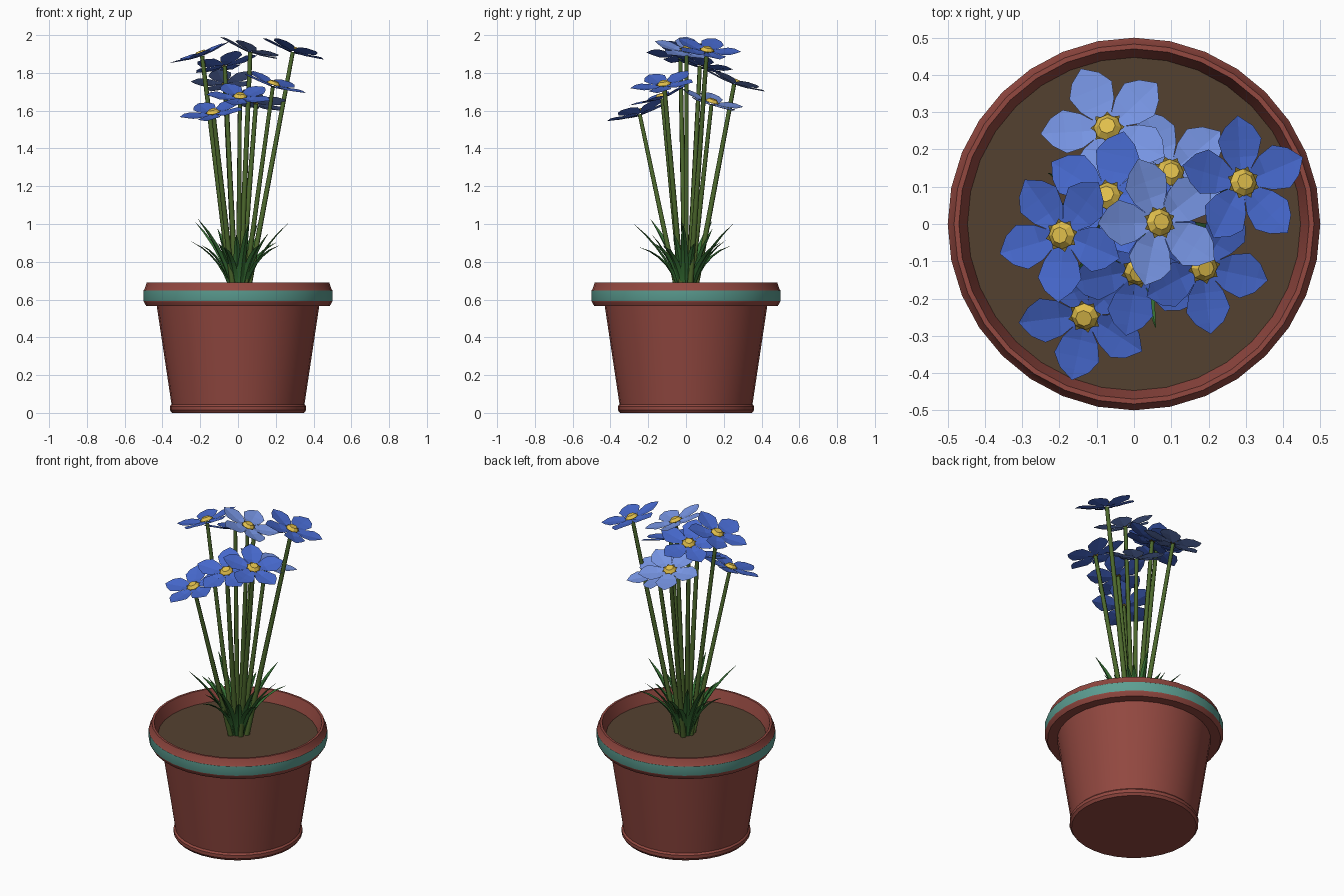
import bpy, bmesh, math, random
from mathutils import Vector, Matrix

if "Cube" in bpy.data.objects:
    bpy.data.objects.remove(bpy.data.objects["Cube"])

random.seed(4)


def mat(name, r, g, b):
    lin = lambda c: ((c / 255 + 0.055) / 1.055) ** 2.4 if c > 10 else c / 255 / 12.92
    m = bpy.data.materials.new(name)
    m.diffuse_color = (lin(r), lin(g), lin(b), 1)
    m.use_nodes = True
    m.node_tree.nodes["Principled BSDF"].inputs["Base Color"].default_value = m.diffuse_color
    return m


TERRACOTTA = mat("terracotta", 146, 72, 64)
TEAL = mat("teal band", 92, 158, 146)
SOIL = mat("soil brown", 84, 65, 48)
STEM = mat("stem green", 76, 104, 44)
LEAF = mat("leaf green", 54, 112, 52)
BLUE = mat("petal blue", 70, 104, 204)
LIGHT = mat("petal light blue", 118, 148, 226)
YELLOW = mat("centre yellow", 226, 192, 76)
OLIVE = mat("sepal olive", 122, 104, 44)


def finish(name, bm, mats, smooth=None):
    me = bpy.data.meshes.new(name)
    bm.to_mesh(me)
    bm.free()
    for m in mats:
        me.materials.append(m)
    ob = bpy.data.objects.new(name, me)
    bpy.context.collection.objects.link(ob)
    if smooth:
        bpy.ops.object.select_all(action='DESELECT')
        ob.select_set(True)
        bpy.context.view_layer.objects.active = ob
        bpy.ops.object.shade_smooth_by_angle(angle=math.radians(smooth))
    return ob


def lathe(name, profile, mats, n=32, band=None):
    """Spin an (r, z) profile; profile segments listed in band use material 1."""
    bm = bmesh.new()
    rings = []
    for r, z in profile:
        rings.append([bm.verts.new((r * math.cos(2 * math.pi * i / n),
                                    r * math.sin(2 * math.pi * i / n), z)) for i in range(n)])
    for k in range(len(rings) - 1):
        a, b = rings[k], rings[k + 1]
        for i in range(n):
            j = (i + 1) % n
            f = bm.faces.new((a[i], a[j], b[j], b[i]))
            f.material_index = 1 if band and k in band else 0
    bm.faces.new(rings[0][::-1])
    bm.faces.new(rings[-1])
    return finish(name, bm, mats, 30)


# Pot with rim and teal band, then soil
lathe("pot", [(0.35, 0), (0.361, 0.015), (0.361, 0.035), (0.352, 0.045), (0.43, 0.565),
              (0.485, 0.565), (0.497, 0.585), (0.5, 0.592), (0.5, 0.648), (0.495, 0.655),
              (0.483, 0.69), (0.47, 0.69), (0.442, 0.60)], [TERRACOTTA, TEAL], band={7})
lathe("soil", [(0.44, 0.605), (0.447, 0.62)], [SOIL])


# Blades of the leaf tuft: folded strips along a bending path
def blade(bm, ang, reach, top, width):
    p0, p1, p2 = Vector((0.03, 0.61)), Vector((0.075, 0.82)), Vector((reach, top))
    rot = Matrix.Rotation(ang, 3, 'Z')
    rows, n = [], 6
    for i in range(n + 1):
        t = i / n
        p = p0 * (1 - t) ** 2 + p1 * 2 * t * (1 - t) + p2 * t * t
        w = width * (0.65 + 0.6 * t) * (1 - t) ** 0.6 if t < 1 else 0.001
        rows.append([bm.verts.new(rot @ Vector((p.x - abs(s) * w * 0.4 + w * 0.2, s * w,
                                                p.y + abs(s) * w * 0.3))) for s in (-1, 0, 1)])
    for a, b in zip(rows, rows[1:]):
        for k in (0, 1):
            bm.faces.new((a[k + 1], a[k], b[k], b[k + 1]))


bm = bmesh.new()
for i in range(20):
    blade(bm, i * 2 * math.pi / 20 + random.uniform(-0.12, 0.12),
          (0.28, 0.2, 0.26, 0.17)[i % 4] + random.uniform(-0.015, 0.015),
          (1.01, 0.9, 0.89, 0.96)[i % 4] + random.uniform(-0.02, 0.02), 0.031)
finish("leaves", bm, [LEAF], 40)


# Stems and flowers
def stem(name, top):
    base = Vector((top.x * 0.16, top.y * 0.16, 0.61))
    d = top - base
    bm = bmesh.new()
    bmesh.ops.create_cone(bm, cap_ends=True, segments=6, radius1=0.0155, radius2=0.0115,
                          depth=d.length)
    bm.transform(Matrix.Translation((base + top) / 2) @ d.to_track_quat('Z', 'Y').to_matrix().to_4x4())
    finish(name, bm, [STEM], 70)


def flower(name, pos, phase, petal_mat, lean):
    bm = bmesh.new()
    # five pointed petals, folded along the midrib
    outline = [(0.015, 0.012, 0.0), (0.07, 0.049, 0.004), (0.115, 0.062, 0.012), (0.15, 0.04, 0.018)]
    for k in range(5):
        rot = Matrix.Rotation(phase + k * math.tau / 5, 3, 'Z')
        v = lambda x, y, z: bm.verts.new(rot @ Vector((x, y, z)))
        rows = [(v(r, -w, z + 0.006), v(r, 0, z), v(r, w, z + 0.006)) for r, w, z in outline]
        tip = v(0.18, 0, 0.024)
        for a, b in zip(rows, rows[1:]):
            bm.faces.new((a[0], b[0], b[1], a[1]))
            bm.faces.new((a[1], b[1], b[2], a[2]))
        bm.faces.new((rows[-1][0], tip, rows[-1][1]))
        bm.faces.new((rows[-1][1], tip, rows[-1][2]))
    # olive star round the centre
    star = []
    for k in range(16):
        a, r = phase + k * math.tau / 16, 0.046 if k % 2 else 0.033
        star.append(bm.verts.new((r * math.cos(a), r * math.sin(a), 0.012)))
    bm.faces.new(star).material_index = 2
    # eight-sided yellow button
    n0 = len(bm.faces)
    bmesh.ops.create_cone(bm, cap_ends=True, segments=8, radius1=0.037, radius2=0.022, depth=0.016,
                          matrix=Matrix.Translation((0, 0, 0.02)))
    bm.faces.ensure_lookup_table()
    for f in bm.faces[n0:]:
        f.material_index = 1
    # tilt outward from the bunch
    normal = Vector((lean.x, lean.y, 0)).normalized() * math.tan(math.radians(20)) + Vector((0, 0, 1))
    q = Vector((0, 0, 1)).rotation_difference(normal)
    bm.transform(Matrix.Translation(pos) @ q.to_matrix().to_4x4())
    finish(name, bm, [petal_mat, YELLOW, OLIVE])


# x, y, z, petal phase in degrees, light petals?
blooms = [(-0.07, 0.255, 1.74, 114, 1), (0.095, 0.135, 1.635, 40, 1), (0.29, 0.11, 1.91, 95, 0),
          (-0.07, 0.073, 1.835, 76, 0), (0.065, 0.003, 1.91, 182, 1), (-0.19, -0.03, 1.89, 124, 0),
          (0.01, -0.125, 1.665, -100, 0), (0.185, -0.115, 1.73, -12, 0), (-0.13, -0.245, 1.58, -102, 0)]
for i, (x, y, z, ph, light) in enumerate(blooms, 1):
    p = Vector((x, y, z))
    stem(f"stem_{i}", p)
    flower(f"flower_{i}", p, math.radians(ph), LIGHT if light else BLUE, Vector((x, y + 0.02)))
